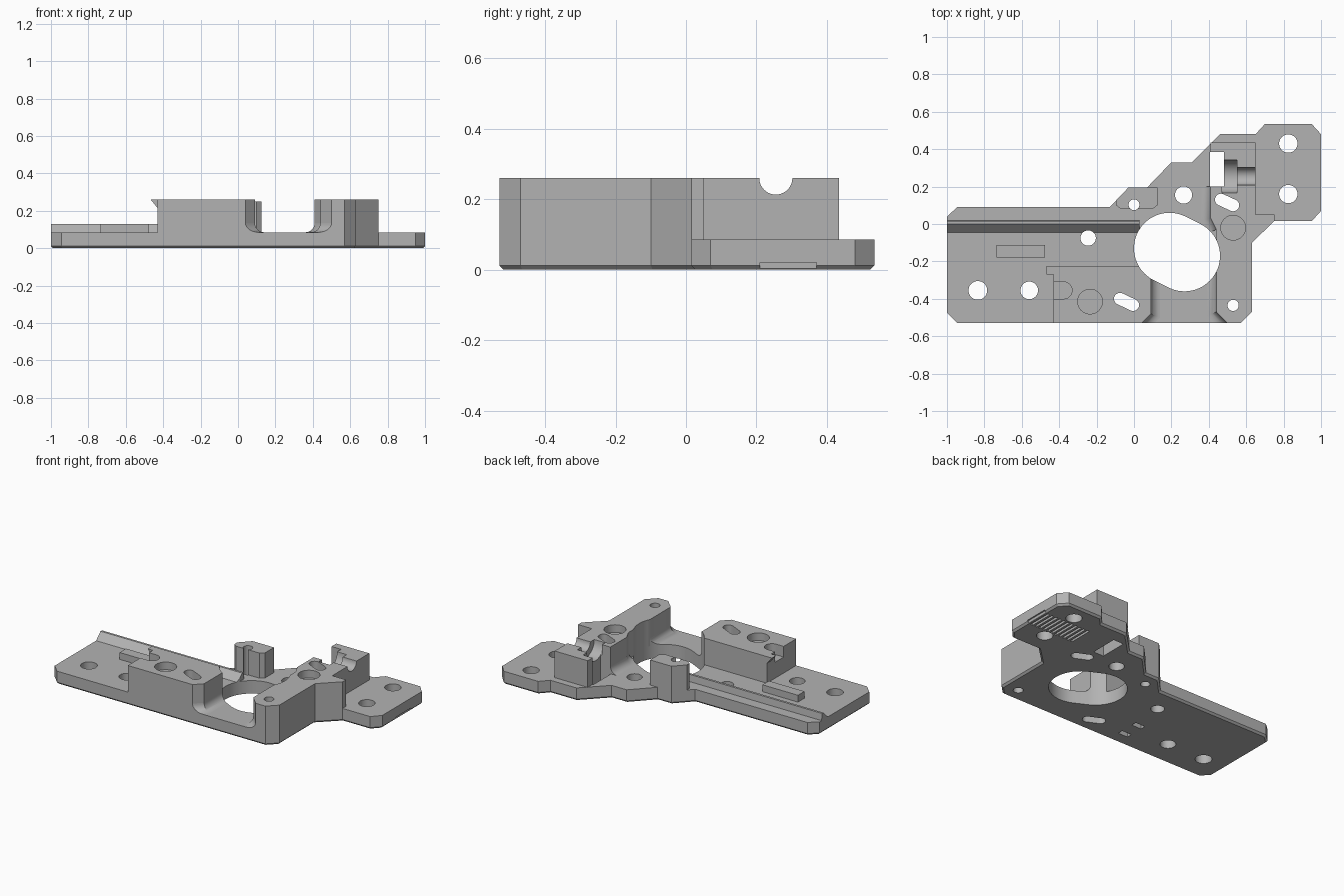
import bpy, bmesh, math
from mathutils import Vector

if "Cube" in bpy.data.objects:
    bpy.data.objects.remove(bpy.data.objects["Cube"], do_unlink=True)

FLOOR, TOP, BACK, FRONT = 0.085, 0.26, 0.535, -0.53

grey = bpy.data.materials.new("plain grey")
grey.use_nodes = True
grey.diffuse_color = (0.45, 0.45, 0.45, 1)
grey.node_tree.nodes["Principled BSDF"].inputs["Base Color"].default_value = grey.diffuse_color


def loft(name, rings, bottom_bevel=0):
    """Closed solid through rings that share a point count."""
    bm = bmesh.new()
    loops = [[bm.verts.new(p) for p in ring] for ring in rings]
    n = len(loops[0])
    bottom = bm.faces.new(loops[0])
    bm.faces.new(loops[-1])
    for a, b in zip(loops, loops[1:]):
        for i in range(n):
            j = (i + 1) % n
            bm.faces.new((a[i], a[j], b[j], b[i]))
    bmesh.ops.recalc_face_normals(bm, faces=bm.faces)
    if bottom_bevel:
        bmesh.ops.bevel(bm, geom=list(bottom.edges), offset=bottom_bevel,
                        segments=1, affect='EDGES', clamp_overlap=False)
    mesh = bpy.data.meshes.new(name)
    bm.to_mesh(mesh)
    bm.free()
    mesh.materials.append(grey)
    ob = bpy.data.objects.new(name, mesh)
    bpy.context.collection.objects.link(ob)
    return ob


def prism(name, pts, z0, z1, bevel=0):
    return loft(name, [[(x, y, z) for x, y in pts] for z in (z0, z1)], bevel)


def rect(x0, x1, y0, y1):
    return [(x0, y0), (x1, y0), (x1, y1), (x0, y1)]


def stadium(a, b, r, n=24):
    """Outline of a slot between two centres."""
    ang = math.atan2(b[1] - a[1], b[0] - a[0])
    pts = []
    for c, start in ((b, ang - math.pi / 2), (a, ang + math.pi / 2)):
        for i in range(n + 1):
            t = start + math.pi * i / n
            pts.append((c[0] + r * math.cos(t), c[1] + r * math.sin(t)))
    return pts


def circle(x, y, r, n=40):
    return [(x + r * math.cos(math.tau * i / n), y + r * math.sin(math.tau * i / n)) for i in range(n)]


cutters = []


def cutter(pts, z0=-0.1, z1=0.4):
    ob = prism("cutter", pts, z0, z1)
    ob.hide_render = True
    cutters.append(ob)


def x_bore(x0, x1, y, z, r):
    ob = loft("cutter", [[(x, py, pz) for py, pz in circle(y, z, r)] for x in (x0, x1)])
    ob.hide_render = True
    cutters.append(ob)


# Base plate with a chamfered underside
plate = prism("base_plate", [
    (-1, 0.04), (-0.945, 0.09), (-0.13, 0.09), (-0.03, 0.195), (0.07, 0.195), (0.2, 0.33),
    (0.31, 0.33), (0.46, 0.48), (0.65, 0.48), (0.7, BACK), (0.95, BACK), (1, 0.48),
    (1, 0.07), (0.95, 0.015), (0.75, 0.015), (0.63, -0.1), (0.63, -0.47), (0.57, FRONT),
    (-0.945, FRONT), (-1, -0.475)], 0, FLOOR, 0.012)

# Raised blocks on the plate
left_block = prism("left_block", [
    (-0.43, FRONT), (0.04, FRONT), (0.09, -0.48), (0.09, -0.225), (-0.43, -0.225)], FLOOR, TOP)
right_block = prism("right_block", [
    (0.41, 0.435), (0.65, 0.435), (0.65, 0.05), (0.75, 0.05), (0.75, 0.015), (0.63, -0.1),
    (0.63, -0.47), (0.57, FRONT), (0.5, FRONT), (0.44, -0.47), (0.44, -0.03), (0.41, 0.03)], FLOOR, TOP)
back_post = prism("back_post", [
    (-0.095, 0.127), (-0.03, 0.195), (0.07, 0.195), (0.125, 0.195), (0.125, 0.1),
    (0.1, 0.08), (-0.07, 0.08), (-0.095, 0.1)], FLOOR, TOP - 0.01)

# Side lip, clamp ridge and locating bar
clip = loft("clip_wedge", [[(-0.43, y, 0.215), (-0.43, y, TOP), (-0.467, y, TOP)] for y in (-0.27, -0.225)])
ridge = loft("clamp_ridge", [[(x, -0.045, FLOOR), (x, 0, 0.13), (x, 0.015, 0.13), (x, 0.02, FLOOR)]
                             for x in (-1, 0.03)])
bar = prism("locating_bar", rect(-0.735, -0.477, -0.18, -0.113), FLOOR, 0.13)


def fillet(name, path, shifts, r=0.05, n=8):
    """Concave fillet where a wall meets the plate."""
    rings = []
    for (x, y), (sx, sy) in zip(path, shifts):
        ring = [(x, y, FLOOR)]
        for i in range(n + 1):
            t = math.pi / 2 * i / n
            d, h = r * (1 - math.sin(t)), r * (1 - math.cos(t))
            ring.append((x + sx * d, y + sy * d, FLOOR + h))
        rings.append(ring)
    return loft(name, rings)


fillet_l = fillet("left_fillet", [(0.04, FRONT), (0.09, -0.48), (0.09, -0.2)],
                  [(1.41, 0), (1, -0.41), (1, 0)])
fillet_r = fillet("right_fillet", [(0.5, FRONT), (0.44, -0.47), (0.44, -0.15)],
                  [(-1.41, 0), (-1, -0.41), (-1, 0)])
fillet_b = fillet("back_fillet", [(0.44, -0.03), (0.41, 0.03), (0.41, 0.2)],
                  [(-0.9, -0.4), (-1, -0.2), (-1, 0)])

# Through holes and slots
cutter(stadium((0.19, -0.13), (0.27, -0.17), 0.19, 32))
for x, y, r in ((-0.835, -0.355, 0.05), (-0.56, -0.355, 0.047), (-0.245, -0.075, 0.041),
                (0.265, 0.155, 0.046), (0.825, 0.43, 0.049), (0.825, 0.16, 0.049),
                (0, 0.103, 0.029), (0.53, -0.435, 0.03)):
    cutter(circle(x, y, r))
cutter(stadium((-0.075, -0.4), (-0.005, -0.433), 0.032))
cutter(stadium((0.465, 0.13), (0.53, 0.1), 0.032))
cutter(rect(0.405, 0.48, 0.2, 0.385))

# Magnet pockets and side recess
for x, y in ((-0.235, -0.415), (0.53, -0.02)):
    cutter(circle(x, y, 0.066), TOP - 0.05)
cutter(stadium((-0.5, -0.355), (-0.376, -0.355), 0.045), 0.19)

# Half-round rod seat with its wider nut pocket
x_bore(0.54, 0.7, 0.255, TOP, 0.047)
x_bore(0.47, 0.55, 0.255, TOP, 0.088)

# Underside grip grooves and small blind slots
for i in range(12):
    x = 0.655 + 0.0305 * i
    cutter(rect(x, x + 0.016, 0.21, 0.37), -0.1, 0.02)
for y in (-0.3, -0.425):
    cutter(rect(-0.32, -0.25, y - 0.018, y + 0.018), -0.1, 0.06)

parts = [plate, left_block, right_block, back_post, clip, ridge, bar, fillet_l, fillet_r, fillet_b]


def bounds(ob):
    return [(min(v.co[k] for v in ob.data.vertices), max(v.co[k] for v in ob.data.vertices)) for k in range(3)]


def touches(a, b):
    return all(p[0] < q[1] and q[0] < p[1] for p, q in zip(bounds(a), bounds(b)))


# Cut every part, then shade it
for part in parts:
    for c in cutters:
        if touches(part, c):
            mod = part.modifiers.new("cut", 'BOOLEAN')
            mod.operation, mod.solver, mod.object = 'DIFFERENCE', 'EXACT', c
    bpy.context.view_layer.update()
    shape = bpy.data.meshes.new_from_object(part.evaluated_get(bpy.context.evaluated_depsgraph_get()))
    part.modifiers.clear()
    part.data = shape
    bpy.ops.object.select_all(action='DESELECT')
    part.select_set(True)
    bpy.context.view_layer.objects.active = part
    bpy.ops.object.shade_smooth_by_angle(angle=math.radians(25))

for c in cutters:
    bpy.data.objects.remove(c, do_unlink=True)
